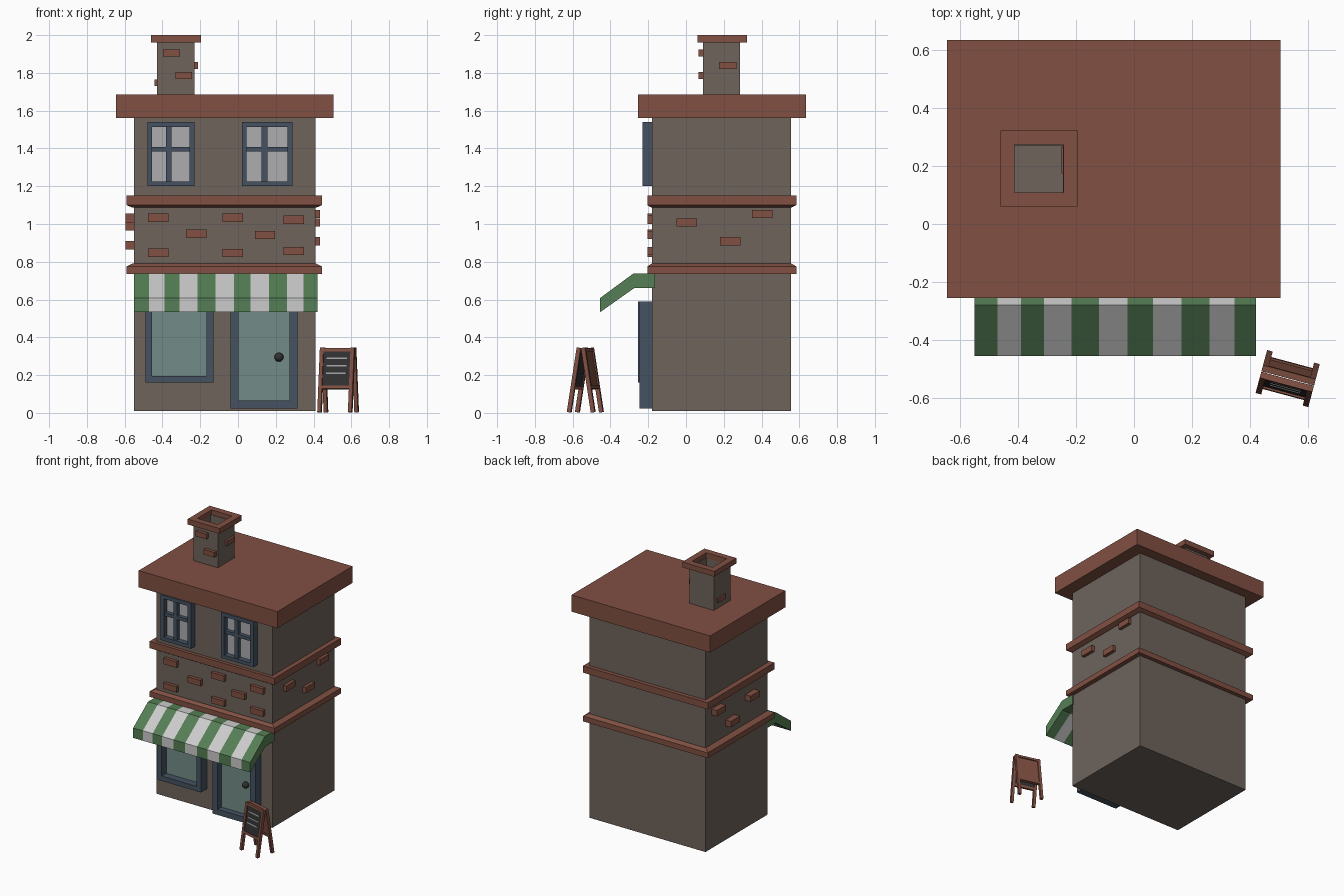
import bpy, bmesh
from math import radians, atan2
from mathutils import Matrix, Vector

if "Cube" in bpy.data.objects:
    bpy.data.objects.remove(bpy.data.objects["Cube"])


def material(name, r, g, b):
    m = bpy.data.materials.new(name)
    m.diffuse_color = (r, g, b, 1)
    m.use_nodes = True
    m.node_tree.nodes["Principled BSDF"].inputs["Base Color"].default_value = m.diffuse_color
    return m


STONE = material("stone", 0.155, 0.125, 0.105)
BRICK = material("brick", 0.22, 0.08, 0.055)
BLUE = material("painted_frame", 0.06, 0.085, 0.12)
GLASS = material("shop_glass", 0.17, 0.26, 0.245)
PANE = material("pale_pane", 0.42, 0.42, 0.44)
GREEN = material("green_cloth", 0.09, 0.21, 0.09)
WHITE = material("white_cloth", 0.6, 0.6, 0.6)
DARK = material("dark", 0.03, 0.03, 0.03)
CHALK = material("chalk", 0.35, 0.35, 0.35)


def finish(name, bm, mats, matrix=None):
    if matrix:
        bm.transform(matrix)
    bmesh.ops.recalc_face_normals(bm, faces=bm.faces)
    me = bpy.data.meshes.new(name)
    bm.to_mesh(me)
    bm.free()
    for m in mats:
        me.materials.append(m)
    ob = bpy.data.objects.new(name, me)
    bpy.context.collection.objects.link(ob)
    return ob


def boxes(name, mat, items, matrix=None):
    """One mesh of boxes, each given as x0, x1, y0, y1, z0, z1."""
    bm = bmesh.new()
    for x0, x1, y0, y1, z0, z1 in items:
        mid = Vector((x0 + x1, y0 + y1, z0 + z1)) / 2
        bmesh.ops.create_cube(bm, size=1, matrix=Matrix.Translation(mid)
                              @ Matrix.Diagonal((x1 - x0, y1 - y0, z1 - z0, 1)))
    return finish(name, bm, [mat], matrix)


def upright_frame(x0, x1, y0, y1, z0, z1, t):
    return [(x0, x0 + t, y0, y1, z0, z1), (x1 - t, x1, y0, y1, z0, z1),
            (x0 + t, x1 - t, y0, y1, z0, z0 + t), (x0 + t, x1 - t, y0, y1, z1 - t, z1)]


def flat_ring(x0, x1, y0, y1, z0, z1, t):
    return [(x0, x0 + t, y0, y1, z0, z1), (x1 - t, x1, y0, y1, z0, z1),
            (x0 + t, x1 - t, y0, y0 + t, z0, z1), (x0 + t, x1 - t, y1 - t, y1, z0, z1)]


# Walls and roof slab
X0, X1, Y0, Y1 = -0.55, 0.41, -0.18, 0.555
boxes("walls", STONE, [(X0, X1, Y0, Y1, 0.01, 1.57)])
boxes("roof", BRICK, [(-0.645, 0.505, -0.255, 0.635, 1.56, 1.685)])


# String courses with one chamfered edge
def band(name, z0, z1, chamfer_z):
    ob = boxes(name, BRICK, [(-0.59, 0.445, -0.205, 0.585, z0, z1)])
    for v in ob.data.vertices:
        if abs(v.co.z - chamfer_z) < 1e-4:
            v.co.x += 0.03 if v.co.x < 0 else -0.03
            v.co.y += 0.022 if v.co.y < 0 else -0.027
    return ob


boxes("lower_band", BRICK, [(-0.59, 0.445, -0.205, 0.585, 0.735, 0.775)])
band("lower_band_slope", 0.775, 0.79, 0.79)
boxes("upper_band", BRICK, [(-0.59, 0.445, -0.205, 0.585, 1.1, 1.15)])
band("upper_band_slope", 1.087, 1.1, 1.087)

# Loose bricks standing out from the walls: (centre along wall, centre height)
W, H = 0.054, 0.022
front = [(-0.422, 1.033), (-0.222, 0.948), (-0.422, 0.848), (-0.027, 1.033),
         (0.143, 0.942), (-0.027, 0.846), (0.295, 1.023), (0.295, 0.857)]
boxes("front_bricks", BRICK, [(x - W, x + W, -0.205, -0.17, z - H, z + H) for x, z in front])
right = [(0.005, 1.008), (0.235, 0.908), (0.403, 1.053)]
boxes("right_bricks", BRICK, [(0.40, 0.435, y - W, y + W, z - H, z + H) for y, z in right])
left = [(0.43, 1.033), (0.265, 0.888), (0.03, 0.988)]
boxes("left_bricks", BRICK, [(-0.595, -0.54, y - W, y + W, z - H, z + H) for y, z in left])

# Hollow chimney, its cap and bricks
boxes("chimney", STONE, flat_ring(-0.43, -0.23, 0.09, 0.285, 1.68, 1.965, 0.015)
      + [(-0.42, -0.24, 0.1, 0.275, 1.68, 1.695)])
boxes("chimney_cap", BRICK, flat_ring(-0.46, -0.195, 0.06, 0.322, 1.96, 2.0, 0.048))
boxes("chimney_bricks", BRICK, [
    (-0.398, -0.308, 0.065, 0.1, 1.887, 1.925), (-0.33, -0.243, 0.065, 0.1, 1.768, 1.806),
    (-0.25, -0.213, 0.175, 0.268, 1.82, 1.857), (-0.442, -0.42, 0.16, 0.25, 1.73, 1.766)])

# Upper windows with crossed glazing bars
for side, x in (("left", -0.48), ("right", 0.02)):
    w = 0.25 if side == "left" else 0.268
    bar = x + 0.098 if side == "left" else x + 0.105
    boxes(side + "_window_frame", BLUE, upright_frame(x, x + w, -0.23, -0.17, 1.2, 1.54, 0.026)
          + [(bar, bar + 0.03, -0.22, -0.17, 1.22, 1.52),
             (x + 0.02, x + w - 0.02, -0.219, -0.17, 1.383, 1.407)])
    boxes(side + "_window_panes", PANE, [(x + 0.02, x + w - 0.02, -0.19, -0.17, 1.22, 1.52)])

# Shop window and door
boxes("shop_window_frame", BLUE, upright_frame(-0.49, -0.13, -0.255, -0.17, 0.16, 0.59, 0.036))
boxes("shop_window_glass", GLASS, [(-0.46, -0.16, -0.2, -0.17, 0.19, 0.56)])
boxes("door_frame", BLUE, upright_frame(-0.04, 0.315, -0.245, -0.17, 0.023, 0.59, 0.042))
boxes("door_glass", GLASS, [(0.0, 0.275, -0.2, -0.17, 0.06, 0.555)])
bm = bmesh.new()
bmesh.ops.create_uvsphere(bm, u_segments=16, v_segments=10, radius=0.024,
                          matrix=Matrix.Translation((0.217, -0.221, 0.295)))
for f in bm.faces:
    f.smooth = True
finish("door_knob", bm, [DARK])

# Striped awning: one profile carried across the stripe edges
profile = [(-0.165, 0.737), (-0.28, 0.737), (-0.455, 0.608),
           (-0.455, 0.533), (-0.275, 0.66), (-0.165, 0.66)]
edges = [-0.55, -0.47, -0.39, -0.31, -0.215, -0.12, -0.022, 0.065, 0.163, 0.26, 0.347, 0.42]
bm = bmesh.new()
rings = [[bm.verts.new((x, y, z)) for y, z in profile] for x in edges]
for i, (a, b) in enumerate(zip(rings, rings[1:])):
    for j in range(6):
        k = (j + 1) % 6
        bm.faces.new((a[j], a[k], b[k], b[j])).material_index = i % 2
for r in (rings[0], rings[-1]):
    bm.faces.new((r[0], r[1], r[4], r[5]))
    bm.faces.new((r[1], r[2], r[3], r[4]))
finish("awning", bm, [GREEN, WHITE])

# A-frame pavement sign: one leaning panel, repeated turned half round
place = Matrix.Translation((0.53, -0.533, 0.342)) @ Matrix.Rotation(radians(-15), 4, 'Z')
lean = Matrix.Translation((0, -0.012, 0)) @ Matrix.Rotation(-atan2(0.054, 0.34), 4, 'X')
for side, turn in (("front", 0), ("back", 180)):
    m = place @ Matrix.Rotation(radians(turn), 4, 'Z') @ lean
    boxes(side + "_sign_frame", BRICK, [
        (-0.094, -0.074, -0.011, 0.011, -0.343, 0.003), (0.074, 0.094, -0.011, 0.011, -0.343, 0.003),
        (-0.074, 0.074, -0.011, 0.011, -0.018, 0.0), (-0.074, 0.074, -0.011, 0.011, -0.218, -0.2)], m)
    boxes(side + "_sign_board", DARK if turn == 0 else BRICK,
          [(-0.076, 0.076, -0.004, 0.006, -0.205, -0.01)], m)
    if turn == 0:
        boxes("chalk_lines", CHALK, [(-0.055, 0.055, -0.007, 0.0, z - 0.004, z + 0.004)
                                     for z in (-0.055, -0.095, -0.135)], m)
